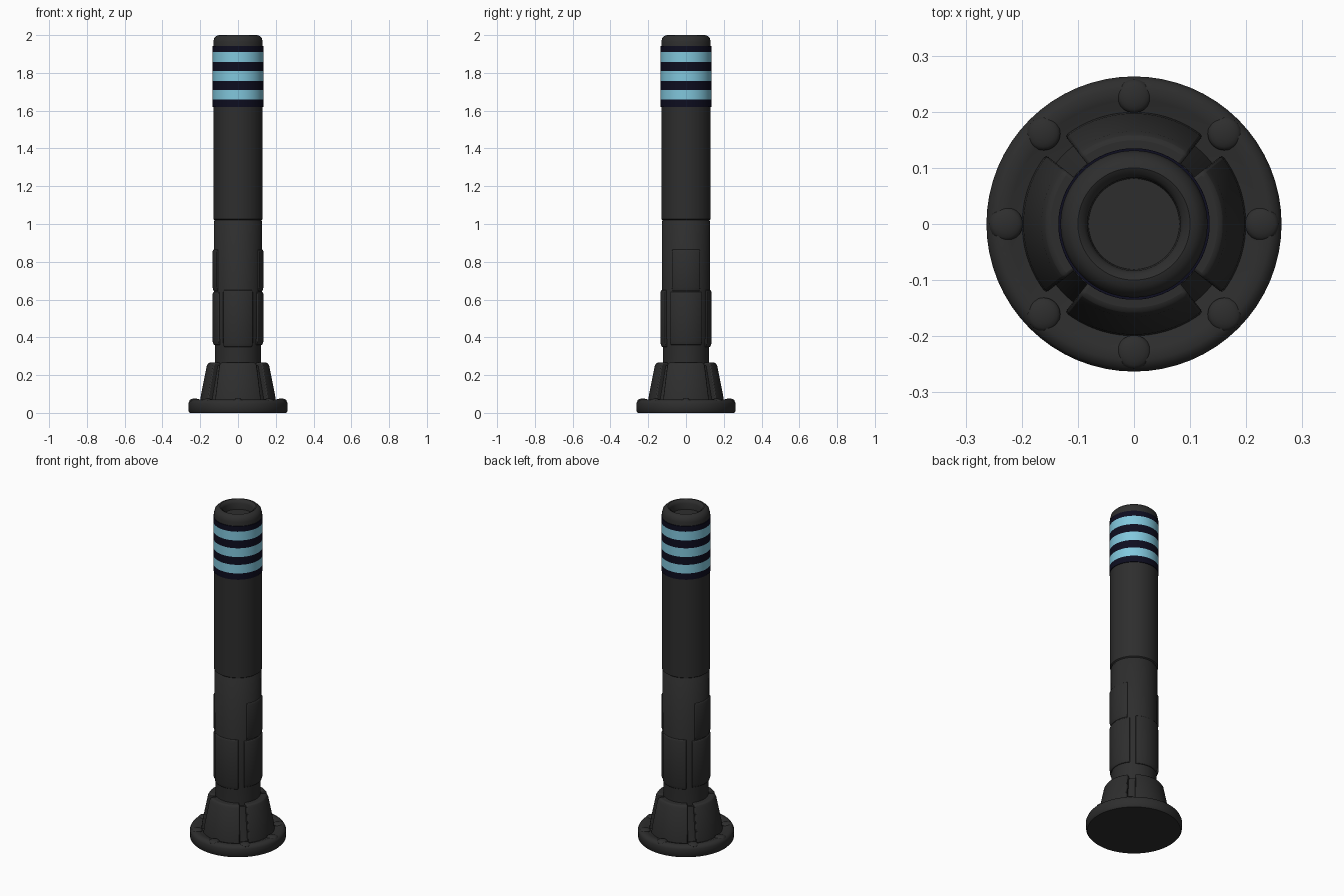
import bpy, bmesh, math

if "Cube" in bpy.data.objects:
    bpy.data.objects.remove(bpy.data.objects["Cube"])


def material(name, rgb):
    m = bpy.data.materials.new(name)
    m.use_nodes = True
    m.diffuse_color = (*rgb, 1)
    bsdf = m.node_tree.nodes["Principled BSDF"]
    bsdf.inputs["Base Color"].default_value = (*rgb, 1)
    bsdf.inputs["Roughness"].default_value = 0.7
    return m


rubber = material("dark rubber", (0.027, 0.027, 0.027))
blue = material("light blue", (0.22, 0.57, 0.72))
navy = material("navy", (0.004, 0.004, 0.014))


def finish(name, bm, mats, bevel=0):
    bmesh.ops.remove_doubles(bm, verts=bm.verts, dist=0.0001)
    bmesh.ops.recalc_face_normals(bm, faces=bm.faces)
    mesh = bpy.data.meshes.new(name)
    bm.to_mesh(mesh)
    bm.free()
    for m in mats:
        mesh.materials.append(m)
    ob = bpy.data.objects.new(name, mesh)
    bpy.context.collection.objects.link(ob)
    bpy.ops.object.select_all(action="DESELECT")
    bpy.context.view_layer.objects.active = ob
    ob.select_set(True)
    bpy.ops.object.shade_smooth_by_angle(angle=math.radians(40))
    if bevel:
        mod = ob.modifiers.new("Rounded edges", "BEVEL")
        mod.width = bevel
        mod.segments = 2
        mod.limit_method = "ANGLE"
    return ob


def sweep(name, profile, start=0, end=360, steps=64, mats=(rubber,), bevel=0):
    """Turn a closed (radius, height) profile round z, fully or over an arc."""
    full = end - start == 360
    bm = bmesh.new()
    rings = []
    for i in range(steps + 1):
        a = math.radians(start + (end - start) * i / steps)
        rings.append([bm.verts.new((r * math.cos(a), r * math.sin(a), z))
                      for r, z in profile])
    n = len(profile)
    for a, b in zip(rings, rings[1:]):
        for j in range(n):
            k = (j + 1) % n
            if profile[j][0] or profile[k][0]:
                bm.faces.new((a[j], a[k], b[k], b[j]))
    if not full:
        bm.faces.new(rings[0])
        bm.faces.new(rings[-1])
    bmesh.ops.dissolve_degenerate(bm, dist=0.00001, edges=bm.edges)
    return finish(name, bm, mats, bevel)


# Round foot with a softened rim
sweep("foot_disc", [(0, 0), (0.255, 0), (0.262, 0.008), (0.263, 0.05),
                    (0.257, 0.063), (0.243, 0.07), (0.222, 0.067),
                    (0.2, 0.058), (0, 0.058)])

# Bolt domes round the foot
for i in range(8):
    a = i * math.pi / 4
    bm = bmesh.new()
    bmesh.ops.create_uvsphere(bm, u_segments=20, v_segments=10, radius=0.03)
    bmesh.ops.scale(bm, vec=(1, 1, 0.4), verts=bm.verts)
    bmesh.ops.translate(bm, vec=(0.228 * math.cos(a), 0.228 * math.sin(a), 0.064),
                        verts=bm.verts)
    finish(f"foot_bolt_{i + 1}", bm, [rubber])

# Cone core with four flared skirt pieces
sweep("skirt_core", [(0, 0.05), (0.178, 0.05), (0.136, 0.25), (0, 0.25)])
for i, side in enumerate(("left", "back", "right", "front")):
    sweep(f"skirt_{side}", [(0.14, 0.05), (0.2, 0.05), (0.197, 0.09),
                            (0.165, 0.25), (0.155, 0.266), (0.115, 0.266)],
          i * 90 - 38, i * 90 + 38, 18, bevel=0.006)

# Post with a recessed top and a seam groove
sweep("post", [(0, 0.2), (0.122, 0.2), (0.123, 0.36), (0.127, 0.4), (0.128, 1.012),
               (0.124, 1.017), (0.124, 1.021), (0.131, 1.026), (0.131, 1.93),
               (0.131, 1.965), (0.126, 1.984), (0.112, 1.997), (0.1, 2),
               (0.089, 1.994), (0.083, 1.98), (0.081, 1.945), (0, 1.945)])

# Thin raised plates wrapped round the lower post
def plate(name, centre, half, low, high):
    sweep(name, [(0.115, low), (0.129, low), (0.135, low + 0.02),
                 (0.135, high - 0.01), (0.131, high), (0.115, high)],
          centre - half, centre + half, 16, bevel=0.003)


for side, angle in (("left", 0), ("right", 180)):
    plate(f"upper_plate_{side}", angle, 34, 0.645, 0.865)
    plate(f"lower_plate_{side}", angle, 40, 0.36, 0.64)
for side, angle in (("back", 90), ("front", 270)):
    plate(f"lower_plate_{side}", angle, 36, 0.35, 0.65)

# Striped sleeve, coloured by height
levels = [1.62, 1.658, 1.71, 1.757, 1.81, 1.857, 1.91, 1.942]
sleeve = sweep("striped_sleeve",
               [(0.125, levels[0])] + [(0.135, z) for z in levels]
               + [(0.125, levels[-1])], mats=(navy, blue))
for face in sleeve.data.polygons:
    z = face.center.z
    face.material_index = int(any(lo < z < hi for lo, hi in
                                  zip(levels[1::2], levels[2::2]))
                              and face.normal.z ** 2 < 0.5
                              and math.hypot(face.center.x, face.center.y) > 0.13)
